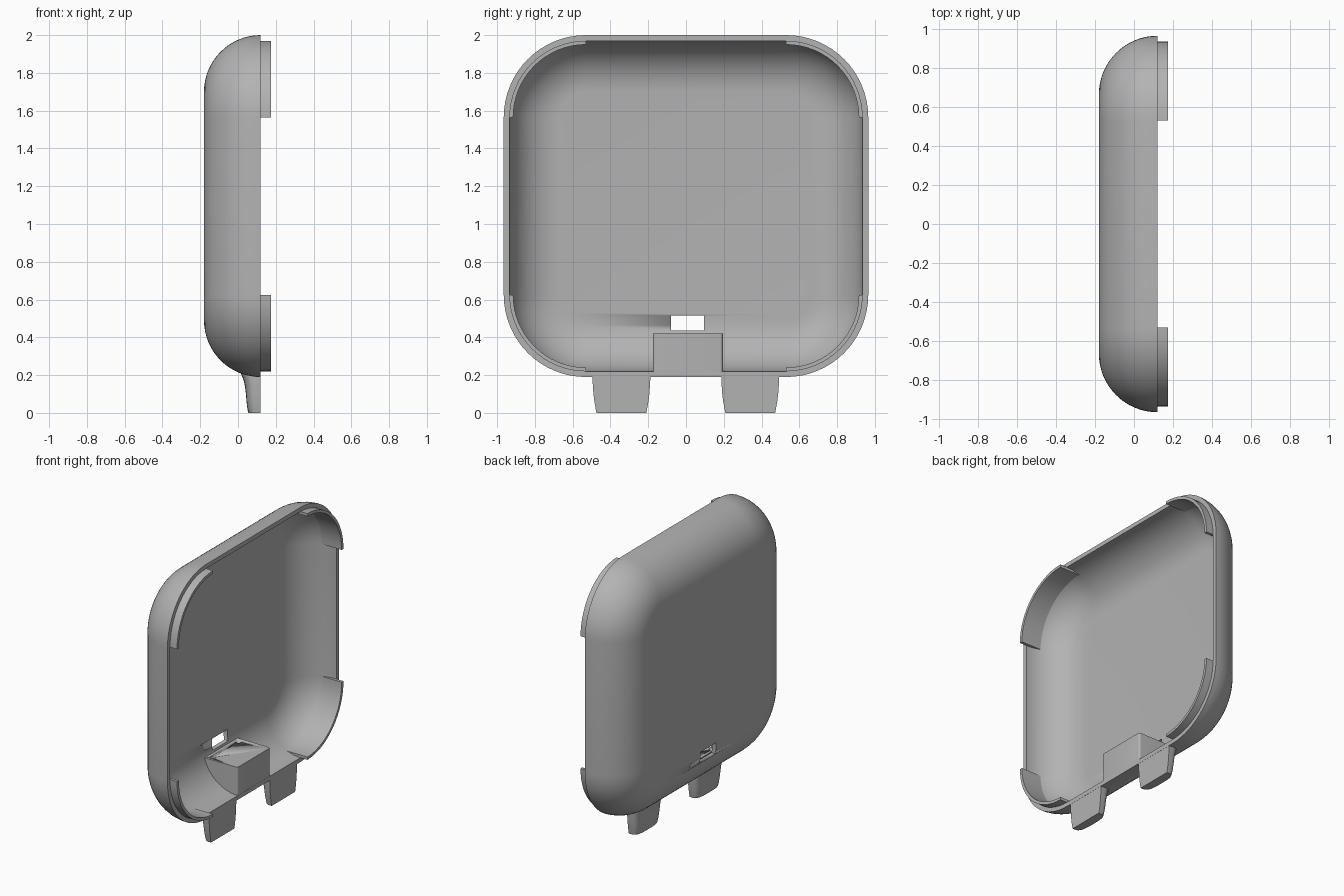
import bpy, bmesh
from math import sin, cos, pi, acos, sqrt
from mathutils import Vector

if "Cube" in bpy.data.objects:
    bpy.data.objects.remove(bpy.data.objects["Cube"], do_unlink=True)

GREY = (0.45, 0.45, 0.45, 1)
grey = bpy.data.materials.new("plain grey")
grey.use_nodes = True
grey.diffuse_color = GREY
grey.node_tree.nodes["Principled BSDF"].inputs["Base Color"].default_value = GREY

RIM_X, MID_Z = 0.12, 1.095           # plane of the open rim, middle height
HALF_Y, HALF_Z = 0.965, 0.905        # outer half sizes at the rim
CORNER, BULGE, WALL = 0.435, 0.30, 0.03
LIP_X, LIP_WALL = 0.175, 0.02


def finish(name, bm, angle=30):
    bmesh.ops.recalc_face_normals(bm, faces=bm.faces)
    mesh = bpy.data.meshes.new(name)
    bm.to_mesh(mesh)
    bm.free()
    mesh.materials.append(grey)
    ob = bpy.data.objects.new(name, mesh)
    bpy.context.collection.objects.link(ob)
    select(ob)
    bpy.ops.object.shade_smooth_by_angle(angle=angle * pi / 180)
    return ob


def select(ob):
    bpy.ops.object.select_all(action="DESELECT")
    ob.select_set(True)
    bpy.context.view_layer.objects.active = ob


def loft(bm, rings, closed=False):
    """Skin a list of point rings; cap the ends unless closed on itself."""
    rows = [[bm.verts.new(p) for p in ring] for ring in rings]
    n = len(rows[0])
    pairs = list(zip(rows, rows[1:]))
    if closed:
        pairs.append((rows[-1], rows[0]))
    for a, b in pairs:
        for i in range(n):
            j = (i + 1) % n
            bm.faces.new((a[i], a[j], b[j], b[i]))
    if not closed:
        bm.faces.new(rows[0])
        bm.faces.new(rows[-1])


def corner_arc(quadrant, inset, x, steps=16):
    """One rounded corner of the outline, moved inwards by inset."""
    sy = 1 if quadrant in (0, 3) else -1
    sz = 1 if quadrant in (0, 1) else -1
    r = CORNER - inset
    cy, cz = sy * (HALF_Y - CORNER), MID_Z + sz * (HALF_Z - CORNER)
    angles = [(quadrant + i / steps) * pi / 2 for i in range(steps + 1)]
    return [Vector((x, cy + r * cos(a), cz + r * sin(a))) for a in angles]


def outline(inset, x):
    return [p for q in range(4) for p in corner_arc(q, inset, x)]


def bowl_rings(radius, steps=16):
    """Outlines from the rim to the flat back along a quarter circle."""
    angles = [i / steps * pi / 2 for i in range(steps + 1)]
    return [outline(BULGE - radius * cos(a), RIM_X - radius * sin(a)) for a in angles]


def cut(target, bm):
    cutter = finish("cutter", bm)
    cutter.hide_render = True
    mod = target.modifiers.new("cut", "BOOLEAN")
    mod.operation, mod.solver, mod.object = "DIFFERENCE", "EXACT", cutter
    select(target)
    bpy.ops.object.modifier_apply(modifier=mod.name)
    bpy.data.objects.remove(cutter, do_unlink=True)


# Hollow shell: inner bowl, rim and outer bowl in one skin
bm = bmesh.new()
loft(bm, bowl_rings(BULGE - WALL)[::-1] + bowl_rings(BULGE))
shell = finish("shell", bm)

# Port slot through the back
bm = bmesh.new()
bmesh.ops.create_cube(bm, size=1)
bmesh.ops.scale(bm, vec=(0.2, 0.175, 0.08), verts=bm.verts)
bmesh.ops.translate(bm, vec=(-0.17, 0.0075, 0.475), verts=bm.verts)
cut(shell, bm)

# Locating lips at the four corners
for q, label in enumerate(("upper_left", "upper_right", "lower_right", "lower_left")):
    bm = bmesh.new()
    low = RIM_X - 0.105
    strips = [corner_arc(q, inset, x) for inset, x in (
        (WALL, low), (WALL, LIP_X), (WALL + LIP_WALL, LIP_X), (WALL + LIP_WALL, low))]
    loft(bm, list(zip(*strips)))
    finish(label + "_lip", bm)

# Mounting block that follows the curved floor, front edges rounded
bm = bmesh.new()
top, front, r = 0.42, RIM_X - 0.001, BULGE - WALL / 2
centre_z = MID_Z - HALF_Z + BULGE
start = acos((centre_z - top) / r)
profile = [(front, top)]
for i in range(17):
    a = start * (1 - i / 16)
    profile.append((min(front, RIM_X - r * sin(a)), centre_z - r * cos(a)))
loft(bm, [[(x, y, z) for x, z in profile] for y in (-0.175, 0.195)])
edges = [e for e in bm.edges if all(abs(v.co.x - front) < 1e-4 for v in e.verts)
         and abs(e.verts[0].co.z - e.verts[1].co.z) > 0.1]
bmesh.ops.bevel(bm, geom=edges, offset=0.015, segments=5, profile=0.5, affect="EDGES")
block = finish("mounting_block", bm)

# Screw holes in the block
for y in (-0.143, 0.15):
    bm = bmesh.new()
    bmesh.ops.create_cone(bm, cap_ends=True, segments=24, radius1=0.018, radius2=0.018, depth=0.16)
    bmesh.ops.translate(bm, vec=(-0.1, y, 0.425), verts=bm.verts)
    cut(block, bm)

# Two feet: D-shaped sections, flat in front, flaring into the shell
FOOT = ((0, 0.132, 0.055), (0.02, 0.136, 0.05), (0.06, 0.143, 0.045), (0.1, 0.148, 0.042),
        (0.14, 0.151, 0.037), (0.175, 0.153, 0.029), (0.2, 0.153, 0.019), (0.213, 0.153, 0.013))
for label, y in (("left_foot", 0.34), ("right_foot", -0.342)):
    bm = bmesh.new()
    rings = []
    for z, half, back in FOOT:
        ring = []
        for i in range(25):
            c, s = cos(pi * i / 24), max(0, sin(pi * i / 24))
            ring.append((front - (front - back) * sqrt(s),
                         y + half * (1 if c > 0 else -1) * abs(c) ** 0.6, z))
        rings.append(ring)
    loft(bm, rings)
    finish(label, bm, 40)
